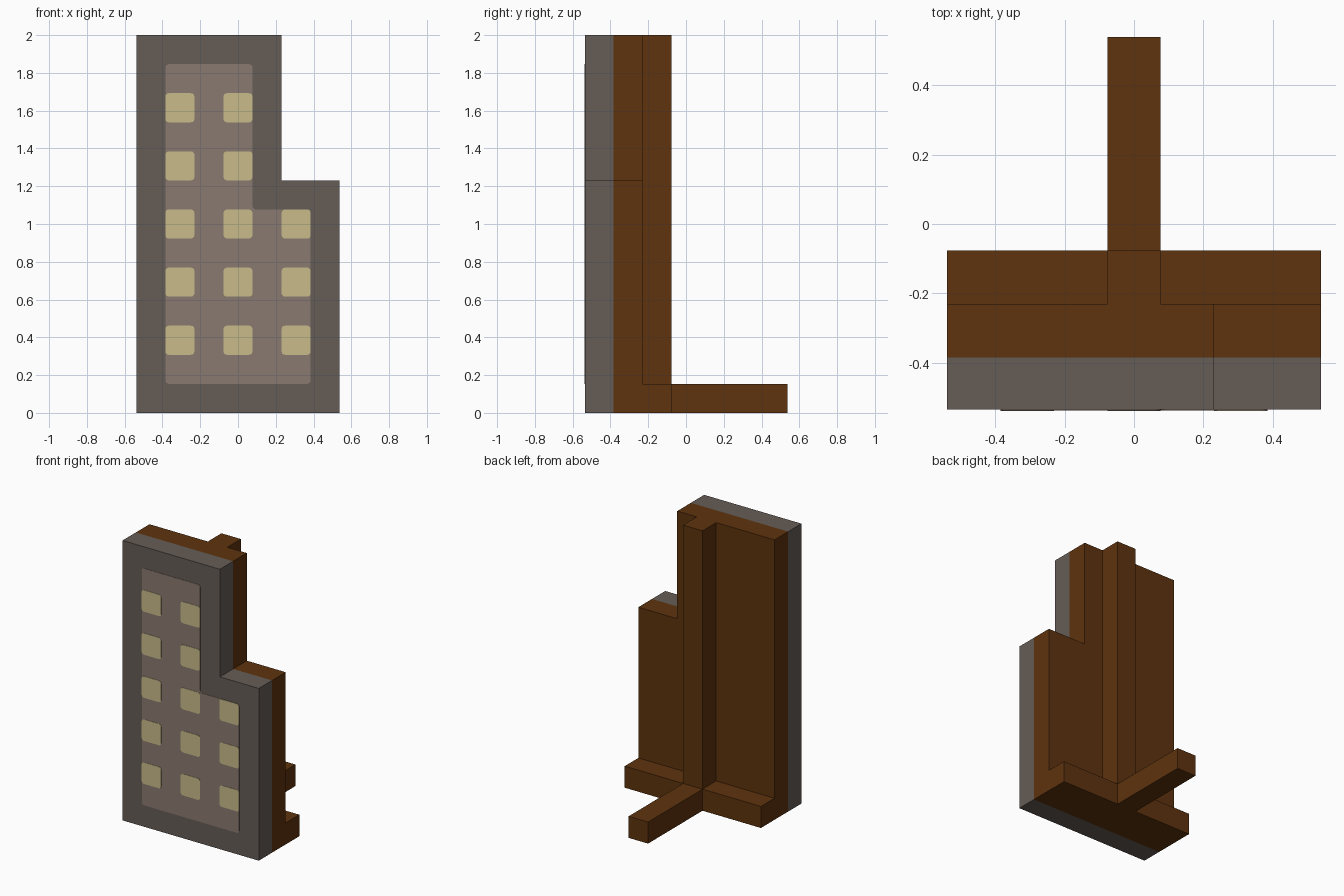
import bpy, bmesh, math

if "Cube" in bpy.data.objects:
    bpy.data.objects.remove(bpy.data.objects["Cube"])

U = 2 / 13          # block unit: the model is 7 x 7 x 13 units
FRONT = -3.5 * U    # y of the front face


def material(name, rgb):
    lin = [(c / 255 / 12.92) if c < 11 else ((c / 255 + 0.055) / 1.055) ** 2.4 for c in rgb]
    m = bpy.data.materials.new(name)
    m.diffuse_color = (*lin, 1)
    m.use_nodes = True
    m.node_tree.nodes["Principled BSDF"].inputs["Base Color"].default_value = m.diffuse_color
    return m


GREY = material("dark grey stone", (101, 92, 86))
PANEL = material("light grey stone", (138, 122, 112))
YELLOW = material("window yellow", (200, 187, 138))
BROWN = material("brown wood", (94, 51, 14))


def slab(name, points, y0, y1, mat):
    """Extrude an x-z outline (counter-clockwise from the front) from y0 back to y1."""
    bm = bmesh.new()
    face = bm.faces.new([bm.verts.new((x, y0, z)) for x, z in points])
    ext = bmesh.ops.extrude_face_region(bm, geom=[face], use_keep_orig=True)
    for v in ext["geom"]:
        if isinstance(v, bmesh.types.BMVert):
            v.co.y = y1
    bmesh.ops.recalc_face_normals(bm, faces=bm.faces)
    me = bpy.data.meshes.new(name)
    bm.to_mesh(me)
    bm.free()
    me.materials.append(mat)
    ob = bpy.data.objects.new(name, me)
    bpy.context.collection.objects.link(ob)
    return ob


def rect(x0, x1, z0, z1):
    return [(x0, z0), (x1, z0), (x1, z1), (x0, z1)]


def rounded(points, r):
    """Round every corner of a right-angled outline."""
    out = []
    n = len(points)
    for i, (x, z) in enumerate(points):
        sides = []
        for qx, qz in (points[i - 1], points[(i + 1) % n]):
            d = math.hypot(qx - x, qz - z)
            sides.append(((qx - x) / d * r, (qz - z) / d * r))
        (ax, az), (bx, bz) = sides
        for k in range(4):
            t = k * math.pi / 6
            s, c = 1 - math.sin(t), 1 - math.cos(t)
            out.append((x + ax * s + bx * c, z + az * s + bz * c))
    return out


def units(points):
    return [(x * U, z * U) for x, z in points]


# Stepped building front and its wooden backing
outline = units([(-3.5, 0), (3.5, 0), (3.5, 8), (1.5, 8), (1.5, 13), (-3.5, 13)])
slab("facade", outline, FRONT + 0.004, -2.5 * U, GREY)
slab("backing_board", outline, -2.5 * U, -1.5 * U, BROWN)

# Painted wall panel and windows as very thin plates
inner = units([(-2.5, 1), (2.5, 1), (2.5, 7), (0.5, 7), (0.5, 12), (-2.5, 12)])
slab("wall_panel", rounded(inner, 0.018), FRONT + 0.002, FRONT + 0.004, PANEL)
for row in range(5):
    for col in range(3 if row < 3 else 2):
        x, z = (-2.5 + 2 * col) * U, (2 + 2 * row) * U
        slab(f"window_{row}_{col}", rounded(rect(x, x + U, z, z + U), 0.018),
             FRONT, FRONT + 0.002, YELLOW)

# Rear support: post, base rail and foot
h = 0.5 * U
slab("rear_post", rect(-h, h, U, 13 * U), -1.5 * U, -h, BROWN)
slab("base_rail", rect(-3.5 * U, 3.5 * U, 0, U), -1.5 * U, -h, BROWN)
slab("rear_foot", rect(-h, h, 0, U), -h, 3.5 * U, BROWN)
